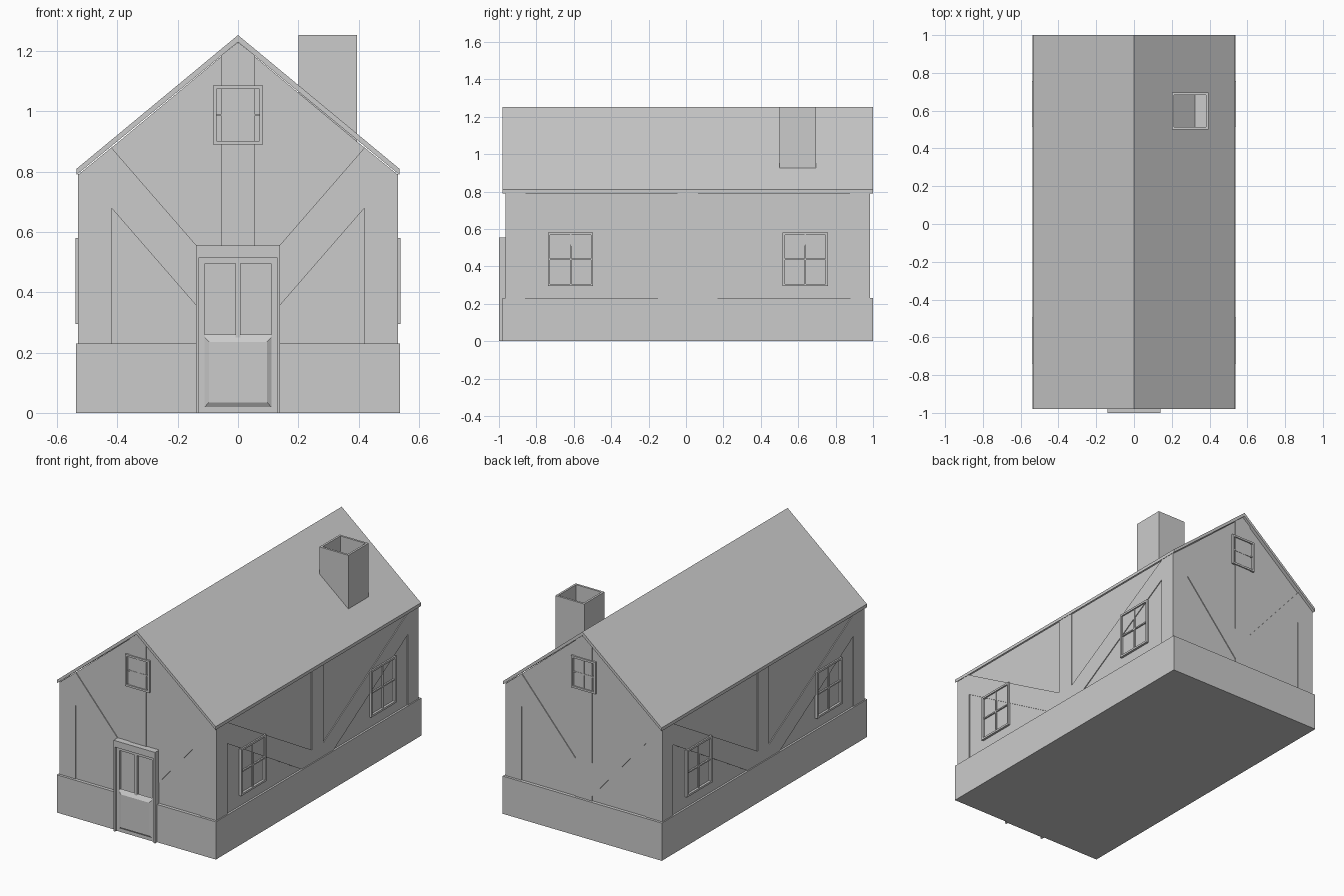
import bpy, bmesh

if "Cube" in bpy.data.objects:
    bpy.data.objects.remove(bpy.data.objects["Cube"])

C = 0.01            # y centre of the house body (the door sticks out in front)
WX, WY = 0.525, 0.97  # half sizes of the plaster walls

# Wall-local (u along wall, z up, d outward) to world
MAPS = {
    "front": lambda u, z, d: (u, C - WY - d, z),
    "back": lambda u, z, d: (-u, C + WY + d, z),
    "right": lambda u, z, d: (WX + d, C + u, z),
    "left": lambda u, z, d: (-WX - d, C + u, z),
}


def build(name, prisms, wall="front"):
    """One object from several (profile, depth0, depth1) prisms on a wall."""
    bm = bmesh.new()
    f = MAPS[wall]
    for pts, d0, d1 in prisms:
        a = [bm.verts.new(f(u, z, d0)) for u, z in pts]
        b = [bm.verts.new(f(u, z, d1)) for u, z in pts]
        bm.faces.new(a)
        bm.faces.new(b[::-1])
        for i in range(len(pts)):
            j = (i + 1) % len(pts)
            bm.faces.new((a[i], b[i], b[j], a[j]))
    bmesh.ops.recalc_face_normals(bm, faces=bm.faces)
    me = bpy.data.meshes.new(name)
    bm.to_mesh(me)
    bm.free()
    ob = bpy.data.objects.new(name, me)
    bpy.context.collection.objects.link(ob)
    return ob


def rect(u0, u1, z0, z1):
    return [(u0, z0), (u1, z0), (u1, z1), (u0, z1)]


def mirror(pts):
    return [(-u, z) for u, z in pts]


def window(name, wall, u, z, w, h, d):
    """Frame of four bars with a cross of glazing bars."""
    t, m = 0.012, 0.004
    u0, u1, z0, z1 = u - w / 2, u + w / 2, z - h / 2, z + h / 2
    frame = [rect(u0, u0 + t, z0, z1), rect(u1 - t, u1, z0, z1),
             rect(u0 + t, u1 - t, z0, z0 + t), rect(u0 + t, u1 - t, z1 - t, z1)]
    bars = [rect(u - m, u + m, z0 + t, z1 - t),
            rect(u0 + t, u - m, z - m, z + m), rect(u + m, u1 - t, z - m, z + m)]
    build(name, [(p, -0.005, d) for p in frame]
          + [(p, -0.005, d - 0.005) for p in bars], wall)


# Stone base and gabled wall block
build("base", [(rect(-0.537, 0.537, 0, 0.23), -2 * WY - 0.02, 0.02)])
build("walls", [([(-WX, 0.2), (WX, 0.2), (WX, 0.792), (0, 1.228), (-WX, 0.792)],
                 -2 * WY, 0)])

# Roof: thin folded slab
build("roof", [([(-0.535, 0.79), (0, 1.23), (0.535, 0.79), (0.535, 0.81),
                 (0, 1.253), (-0.535, 0.81)], -2 * WY - 0.02, 0.02)])

# Timber framing on gable ends
post = [(0.42, 0.2), (0.53, 0.2), (0.53, 0.79), (0.42, 0.88)]
brace = [(0.055, 0.26), (0.42, 0.68), (0.42, 0.88), (0.055, 0.46)]
king = [(-0.055, 0.2), (0.055, 0.2), (0.055, 1.185), (0, 1.229), (-0.055, 1.185)]
for wall in ("front", "back"):
    parts = [post, mirror(post), brace, mirror(brace), king]
    build(wall + "_timbers", [(p, -0.01, 0.005) for p in parts], wall)
    window(wall + "_attic_window", wall, 0, 0.988, 0.165, 0.195, 0.012)

# Timber framing and windows on long sides
post = rect(0.87, WY + 0.005, 0.2, 0.793)
brace = [(0.055, 0.17), (0.87, 0.66), (0.87, 0.79), (0.055, 0.31)]
for wall in ("right", "left"):
    parts = [post, mirror(post), brace, mirror(brace), rect(-0.055, 0.055, 0.2, 0.793)]
    build(wall + "_timbers", [(p, -0.01, 0.005) for p in parts], wall)
    for tag, u in (("front", -0.627), ("back", 0.627)):
        window(f"{wall}_{tag}_window", wall, u, 0.4375, 0.242, 0.285, 0.014)

# Door: surround, leaf with two panes above and a raised panel below
D = 0.04
build("door_frame", [(rect(-0.14, -0.13, 0, 0.515), -0.01, D),
                     (rect(0.13, 0.14, 0, 0.515), -0.01, D),
                     (rect(-0.14, 0.14, 0.515, 0.555), -0.01, D)])
build("door_leaf", [(rect(-0.13, 0.13, 0, 0.25), -0.01, 0.026),
                    (rect(-0.13, 0.13, 0.25, 0.515), -0.01, 0.012),
                    (rect(-0.13, -0.11, 0.25, 0.515), 0.012, 0.026),
                    (rect(0.11, 0.13, 0.25, 0.515), 0.012, 0.026),
                    (rect(-0.008, 0.008, 0.25, 0.495), 0.012, 0.026),
                    (rect(-0.11, 0.11, 0.495, 0.515), 0.012, 0.026)])
panel = build("door_panel", [(rect(-0.12, 0.12, 0.01, 0.26), 0.02, 0.036)])
for v in panel.data.vertices:      # taper the front face
    if v.co.y < C - WY - 0.03:
        v.co.x *= 0.8
        v.co.z = 0.135 + (v.co.z - 0.135) * 0.8

# Chimney: open square tube sinking into the roof, with a floor in the flue
bm = bmesh.new()
bmesh.ops.create_cube(bm, size=1)
for v in bm.verts:
    v.co = (0.2975 + v.co.x * 0.195, 0.5975 + v.co.y * 0.195, 1.0725 + v.co.z * 0.361)
top = max(bm.faces, key=lambda f: f.calc_center_median().z)
bmesh.ops.inset_region(bm, faces=[top], thickness=0.018)
ext = bmesh.ops.extrude_discrete_faces(bm, faces=[top])["faces"]
bmesh.ops.translate(bm, vec=(0, 0, -0.268), verts=ext[0].verts[:])
bmesh.ops.recalc_face_normals(bm, faces=bm.faces)
me = bpy.data.meshes.new("chimney")
bm.to_mesh(me)
bm.free()
bpy.context.collection.objects.link(bpy.data.objects.new("chimney", me))
